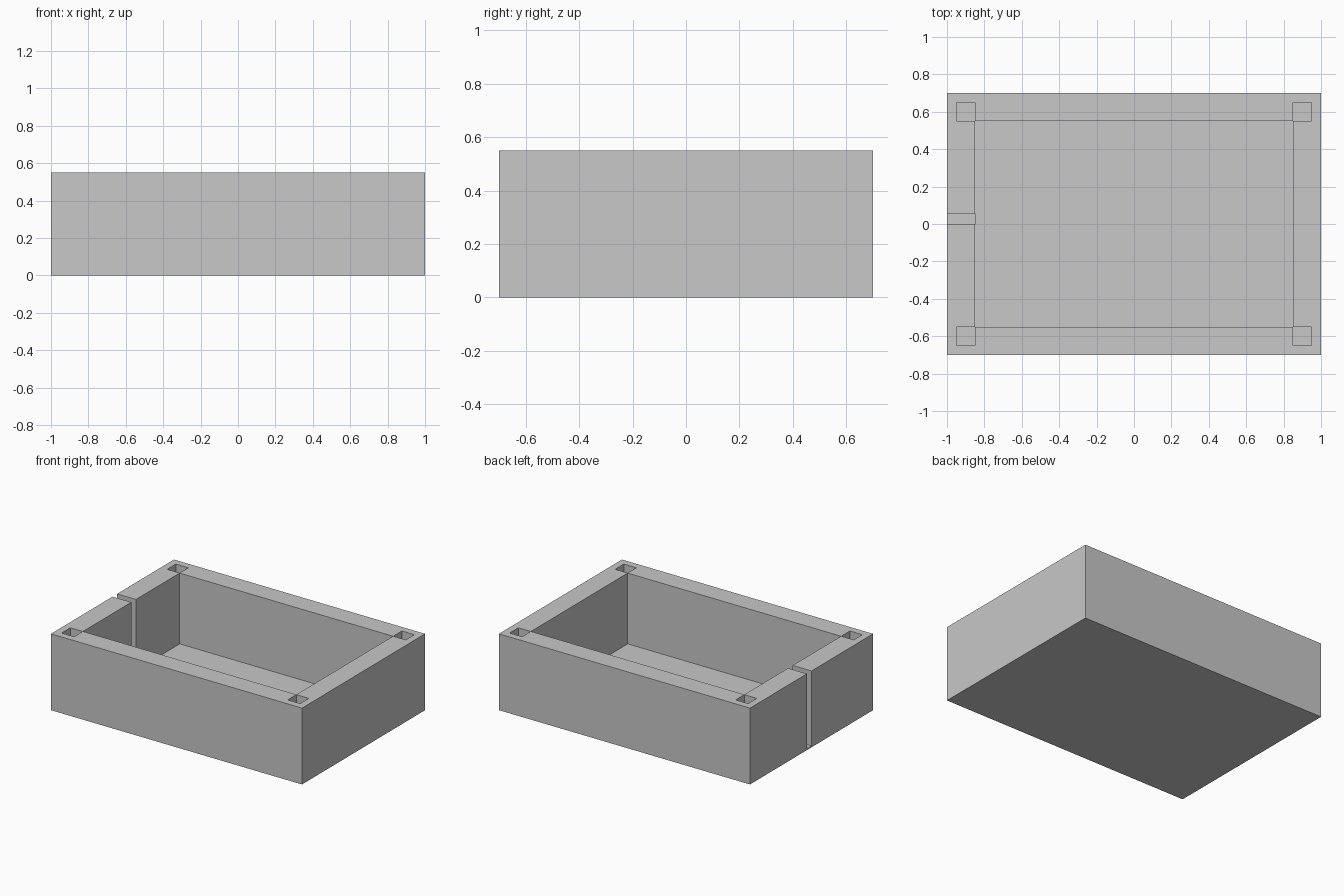
import bpy

old = bpy.data.objects.get("Cube")
if old:
    bpy.data.objects.remove(old, do_unlink=True)

LENGTH, DEPTH, HEIGHT = 2.0, 1.4, 0.55
WALL, FLOOR = 0.15, 0.04
TOP = HEIGHT + 0.1  # cutters reach above the rim

grey = bpy.data.materials.new("light_grey")
grey.use_nodes = True
colour = (0.58, 0.58, 0.58, 1)
grey.diffuse_color = colour
grey.node_tree.nodes["Principled BSDF"].inputs["Base Color"].default_value = colour


def block(name, low, high):
    """Axis-aligned box between two corners."""
    mid = [(a + b) / 2 for a, b in zip(low, high)]
    bpy.ops.mesh.primitive_cube_add(size=1, location=mid)
    obj = bpy.context.object
    obj.name = name
    obj.scale = [b - a for a, b in zip(low, high)]
    bpy.ops.object.transform_apply(location=True, rotation=False, scale=True)
    obj.data.materials.append(grey)
    return obj


# Solid outer body
box = block("open_box", (-LENGTH / 2, -DEPTH / 2, 0), (LENGTH / 2, DEPTH / 2, HEIGHT))

# Main cavity
inner_x, inner_y = LENGTH / 2 - WALL, DEPTH / 2 - WALL
cutters = [block("cavity_cutter", (-inner_x, -inner_y, FLOOR), (inner_x, inner_y, TOP))]

# Narrow slot through the right wall, cut slightly into the floor
cutters.append(block("slot_cutter", (-LENGTH / 2 - 0.1, 0, 0.01), (-inner_x + 0.003, 0.053, TOP)))

# Square peg holes in the four rim corners
GAP, HOLE = 0.001, 0.1
for sx in (-1, 1):
    for sy in (-1, 1):
        xs = sorted((sx * (inner_x + GAP), sx * (inner_x + HOLE)))
        ys = sorted((sy * (inner_y + GAP), sy * (inner_y + HOLE)))
        cutters.append(block("peg_hole_cutter", (xs[0], ys[0], HEIGHT - HOLE), (xs[1], ys[1], TOP)))

# Cut everything out, then drop the cutters
bpy.context.view_layer.objects.active = box
for cutter in cutters:
    cutter.hide_render = True
    cut = box.modifiers.new("cut", "BOOLEAN")
    cut.operation = "DIFFERENCE"
    cut.solver = "EXACT"
    cut.object = cutter
    bpy.ops.object.modifier_apply(modifier=cut.name)
    bpy.data.objects.remove(cutter, do_unlink=True)
